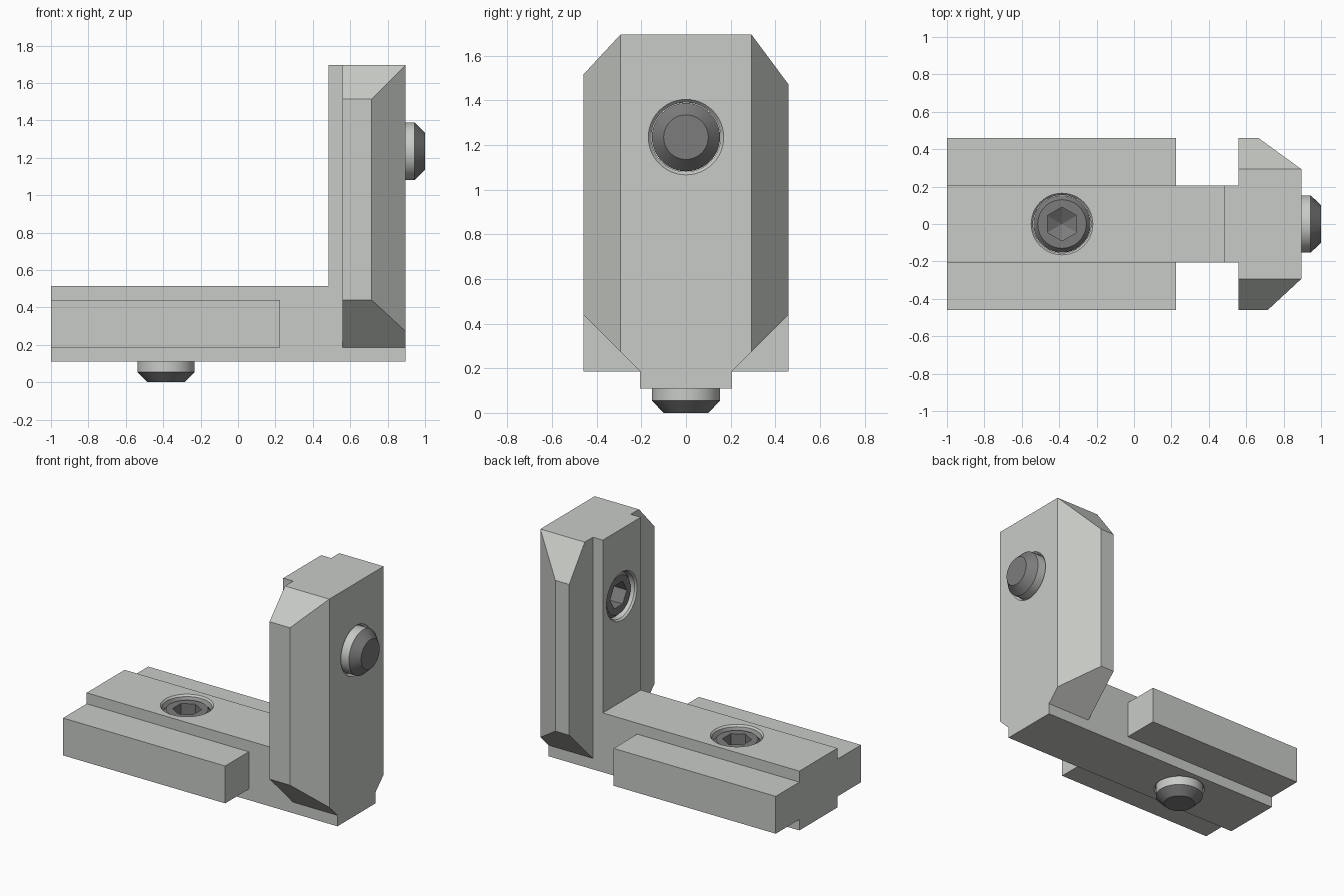
import bpy, bmesh, math
from mathutils import Vector, Matrix

cube = bpy.data.objects.get("Cube")
if cube:
    bpy.data.objects.remove(cube)


def material(name, r, g, b):
    m = bpy.data.materials.new(name)
    m.use_nodes = True
    m.diffuse_color = (r, g, b, 1)
    m.node_tree.nodes["Principled BSDF"].inputs["Base Color"].default_value = (r, g, b, 1)
    return m


light_grey = material("light grey metal", 0.58, 0.60, 0.57)
dark_grey = material("dark grey steel", 0.20, 0.20, 0.20)


def finish(bm, name, mat):
    bmesh.ops.recalc_face_normals(bm, faces=bm.faces)
    me = bpy.data.meshes.new(name)
    bm.to_mesh(me)
    bm.free()
    me.materials.append(mat)
    ob = bpy.data.objects.new(name, me)
    bpy.context.collection.objects.link(ob)
    return ob


def box(lo, hi):
    bm = bmesh.new()
    bmesh.ops.create_cube(bm, size=1)
    for v in bm.verts:
        v.co = Vector([a + (b - a) * (c + 0.5) for a, b, c in zip(lo, hi, v.co)])
    return bm


def slice_off(bm, point, normal):
    """Remove everything beyond the plane and cap the cut."""
    cut = bmesh.ops.bisect_plane(bm, geom=bm.verts[:] + bm.edges[:] + bm.faces[:],
                                 plane_co=point, plane_no=normal, clear_outer=True)
    edges = [e for e in cut["geom_cut"] if isinstance(e, bmesh.types.BMEdge)]
    bmesh.ops.edgeloop_fill(bm, edges=edges)


def lathe(profile, sides, name, mat, turn=0.0):
    """Closed solid of revolution around z from (radius, height) points."""
    bm = bmesh.new()
    rings = []
    for r, z in profile:
        if r == 0:
            rings.append([bm.verts.new((0, 0, z))] * sides)
            continue
        angles = [turn + 2 * math.pi * i / sides for i in range(sides)]
        rings.append([bm.verts.new((r * math.cos(a), r * math.sin(a), z)) for a in angles])
    for a, b in zip(rings, rings[1:]):
        for i in range(sides):
            j = (i + 1) % sides
            bm.faces.new(list(dict.fromkeys((a[i], a[j], b[j], b[i]))))
    for ring in (rings[0], rings[-1]):
        if ring[0] is not ring[1]:
            bm.faces.new(ring)
    return finish(bm, name, mat)


def cut_with(ob, cutter):
    mod = ob.modifiers.new("cut", "BOOLEAN")
    mod.operation = "DIFFERENCE"
    mod.solver = "EXACT"
    mod.object = cutter
    bpy.context.view_layer.objects.active = ob
    bpy.ops.object.modifier_apply(modifier=mod.name)
    bpy.data.objects.remove(cutter)


def smooth(ob):
    bpy.ops.object.select_all(action="DESELECT")
    ob.select_set(True)
    bpy.context.view_layer.objects.active = ob
    bpy.ops.object.shade_smooth_by_angle(angle=math.radians(25))


# Main dimensions
TOP, FACE, WEB, HALF = 1.695, 0.895, 0.205, 0.46

# L-shaped central web
bm = bmesh.new()
outline = [(-1, 0.11), (FACE, 0.11), (FACE, TOP), (0.485, TOP), (0.485, 0.515), (-1, 0.515)]
face = bm.faces.new([bm.verts.new((x, -WEB, z)) for x, z in outline])
solid = bmesh.ops.extrude_face_region(bm, geom=[face])
for v in solid["geom"]:
    if isinstance(v, bmesh.types.BMVert):
        v.co.y = WEB
web = finish(bm, "corner_web", light_grey)

# Side flanges: square rails on the foot, chamfered wings on the upright
for side, label, shoulder_x, shoulder_z in ((-1, "front", 0.715, 1.515), (1, "back", 0.665, 1.47)):
    mirror = Matrix.Scale(side, 4, (0, 1, 0))

    bm = box((-1, WEB, 0.185), (0.225, HALF, 0.44))
    bm.transform(mirror)
    finish(bm, label + "_foot_rail", light_grey)

    bm = box((0.56, WEB, 0.185), (FACE, HALF, TOP))
    slope = HALF - 0.293
    slice_off(bm, (shoulder_x, HALF, 0), (slope, FACE - shoulder_x, 0))
    slice_off(bm, (0, HALF, shoulder_z), (0, TOP - shoulder_z, slope))
    slice_off(bm, (0, HALF, 0.44), (0, 1, -1))
    bm.transform(mirror)
    finish(bm, label + "_upright_wing", light_grey)

# Grub screws in countersunk holes, tip at the local origin
places = (("foot", Matrix.Translation((-0.385, 0, 0))),
          ("upright", Matrix.Translation((1, 0, 1.235)) @ Matrix.Rotation(-math.pi / 2, 4, "Y")))
for label, place in places:
    hole = lathe([(0.173, 0.10), (0.155, 0.122), (0.155, 0.503), (0.173, 0.525)],
                 48, label + "_hole", light_grey)
    hole.data.transform(place)
    cut_with(web, hole)

    screw = lathe([(0.10, 0), (0.153, 0.055), (0.153, 0.465), (0.13, 0.49)],
                  48, label + "_screw", dark_grey)
    socket = lathe([(0, 0.34), (0.09, 0.39), (0.09, 0.55)], 6,
                   label + "_socket", dark_grey, math.pi / 2)
    cut_with(screw, socket)

    # Bright shank, dark ends and socket
    screw.data.materials.append(light_grey)
    for p in screw.data.polygons:
        if abs(p.normal.z) < 0.1 and math.hypot(p.center.x, p.center.y) > 0.12:
            p.material_index = 1
    screw.data.transform(place)
    smooth(screw)

smooth(web)
